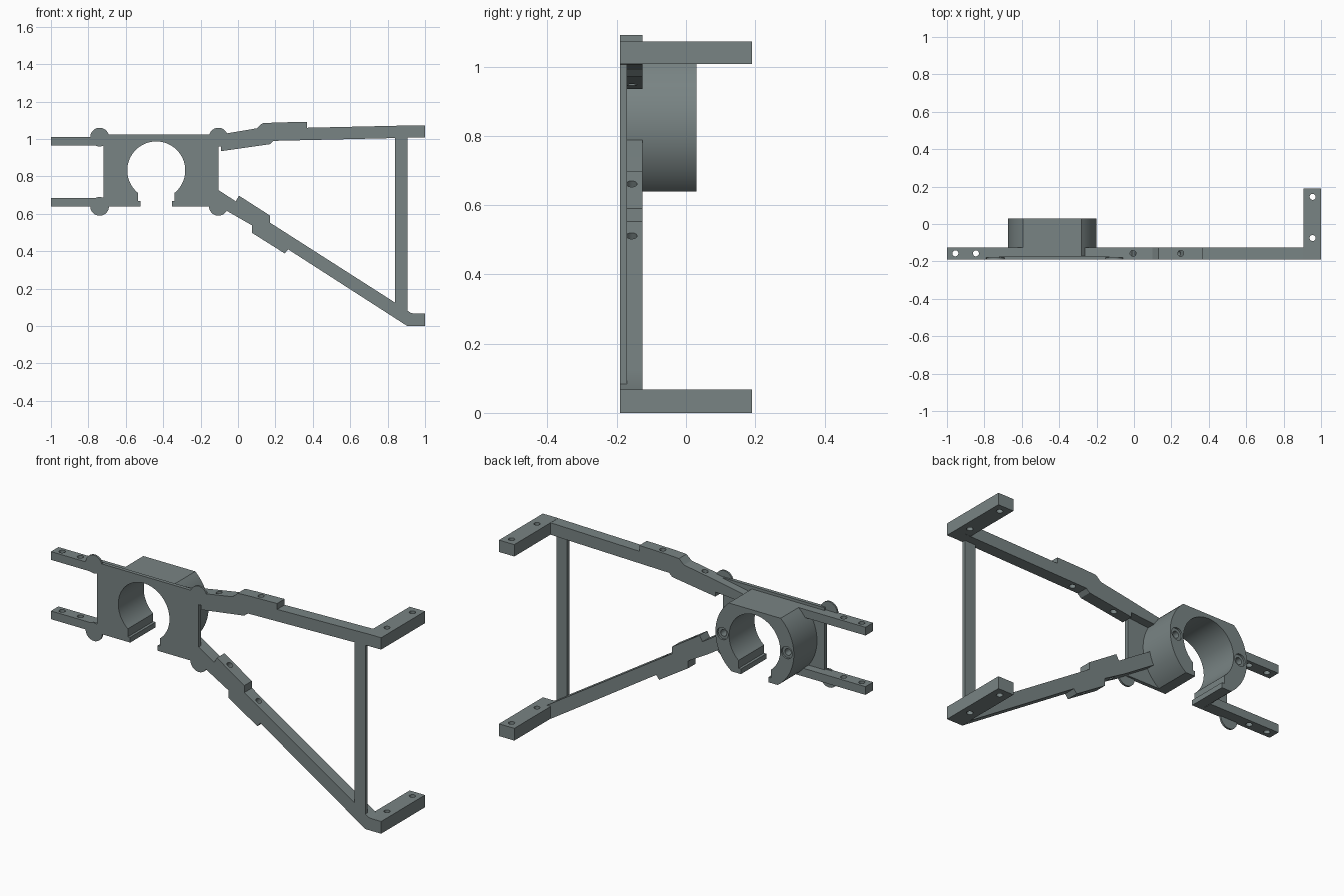
import bpy, bmesh, math
from mathutils import Vector

if "Cube" in bpy.data.objects:
    bpy.data.objects.remove(bpy.data.objects["Cube"])

grey = bpy.data.materials.new("slate grey")
grey.diffuse_color = (0.19, 0.23, 0.23, 1)
grey.use_nodes = True
grey.node_tree.nodes["Principled BSDF"].inputs["Base Color"].default_value = grey.diffuse_color

FRONT, BACK = -0.19, -0.125      # depth range of the arms
MID = -0.157                     # centre line of the arm holes
CX, CZ = -0.437, 0.832           # clamp centre
R_OUT, R_IN = 0.2375, 0.155


def prism(name, pts, y0, y1):
    """Extrude an (x, z) outline from y0 to y1."""
    bm = bmesh.new()
    face = bm.faces.new([bm.verts.new((x, y0, z)) for x, z in pts])
    ext = bmesh.ops.extrude_face_region(bm, geom=[face])
    verts = [v for v in ext["geom"] if isinstance(v, bmesh.types.BMVert)]
    bmesh.ops.translate(bm, vec=(0, y1 - y0, 0), verts=verts)
    bmesh.ops.recalc_face_normals(bm, faces=bm.faces)
    me = bpy.data.meshes.new(name)
    bm.to_mesh(me)
    bm.free()
    me.materials.append(grey)
    ob = bpy.data.objects.new(name, me)
    bpy.context.collection.objects.link(ob)
    return ob


def box(name, x0, x1, y0, y1, z0, z1):
    return prism(name, [(x0, z0), (x1, z0), (x1, z1), (x0, z1)], y0, y1)


def drill(ob, centre, axis, radius=0.016, depth=0.3):
    """Cut a round hole of given total depth centred on a point."""
    bm = bmesh.new()
    bmesh.ops.create_cone(bm, cap_ends=True, segments=24, radius1=radius,
                          radius2=radius, depth=depth)
    me = bpy.data.meshes.new("drill")
    bm.to_mesh(me)
    bm.free()
    me.materials.append(grey)
    cutter = bpy.data.objects.new("drill", me)
    bpy.context.collection.objects.link(cutter)
    cutter.hide_render = True
    cutter.location = centre
    cutter.rotation_euler = Vector(axis).to_track_quat('Z', 'Y').to_euler()
    mod = ob.modifiers.new("hole", 'BOOLEAN')
    mod.operation, mod.solver, mod.object = 'DIFFERENCE', 'EXACT', cutter
    dg = bpy.context.evaluated_depsgraph_get()
    dg.update()
    result = bpy.data.meshes.new_from_object(ob.evaluated_get(dg))
    ob.modifiers.clear()
    ob.data = result
    bpy.data.objects.remove(cutter)


def arc(r, a0, a1, n):
    return [(CX + r * math.cos(a0 + (a1 - a0) * i / n),
             CZ + r * math.sin(a0 + (a1 - a0) * i / n)) for i in range(n + 1)]


# Keyhole opening, running from the left lip over the bore to the right lip
slot = math.acos(0.0975 / R_IN)
keyhole = ([(CX - 0.083, 0.64), (CX - 0.083, 0.668), (CX - 0.0975, 0.668)]
           + arc(R_IN, math.pi + slot, -slot, 64)
           + [(CX + 0.0975, 0.668), (CX + 0.083, 0.668), (CX + 0.083, 0.64)])

# Thin front plate
prism("front_plate", keyhole + [(-0.105, 0.64), (-0.105, 1.025),
                                (-0.72, 1.025), (-0.72, 0.64)], FRONT, -0.17)

# Deep clamp ring with flat top and bottom, and fastener holes in its back
low = math.asin((CZ - 0.64) / R_OUT)
high = math.asin((1.01 - CZ) / R_OUT)
ring = prism("clamp_ring", keyhole + arc(R_OUT, -low, high, 24)
             + arc(R_OUT, math.pi - high, math.pi + low, 24), -0.175, 0.03)
for s in (-1, 1):
    drill(ring, (CX + s * 0.195, 0.03, CZ), (0, 1, 0), 0.033, 0.02)
    drill(ring, (CX + s * 0.195, 0.03, CZ), (0, 1, 0), 0.018, 0.12)

# Round ears at the plate corners
for i, (x, z) in enumerate([(-0.74, 1.01), (-0.105, 1.01),
                            (-0.74, 0.64), (-0.105, 0.64)]):
    pts = [(x + 0.05 * math.cos(k * math.tau / 40),
            z + 0.05 * math.sin(k * math.tau / 40)) for k in range(40)]
    prism(f"corner_ear_{i}", pts, FRONT, -0.18)

# Short left arms
for name, z0 in (("upper_left_arm", 0.965), ("lower_left_arm", 0.64)):
    arm = box(name, -1, -0.58, FRONT, BACK, z0, z0 + 0.045)
    for x in (-0.955, -0.845):
        drill(arm, (x, MID, z0), (0, 0, 1))

# Long upper right arm with raised block
upper = prism("upper_right_arm", [
    (-0.27, 0.945), (-0.09, 0.96), (-0.09, 0.935), (0.17, 0.972), (0.19, 0.99),
    (0.84, 1.005), (0.95, 1.008), (0.95, 1.073), (0.9, 1.072), (0.37, 1.06),
    (0.37, 1.092), (0.2, 1.088), (0.13, 1.084), (0.1, 1.057),
    (-0.06, 1.03), (-0.27, 0.992)], FRONT, BACK)
for x in (-0.005, 0.25):
    drill(upper, (x, MID, 1.0), (0, 0, 1))

# Sloping lower right arm with offset blocks; part behind the plate is set back
lower = prism("lower_right_arm", [
    (-0.25, 0.738), (-0.05, 0.61), (0.075, 0.538), (0.075, 0.498),
    (0.25, 0.388), (0.268, 0.41), (0.905, 0.0), (0.95, 0.0), (0.95, 0.065),
    (0.925, 0.07), (0.84, 0.125), (0.172, 0.552), (0.172, 0.59),
    (0.005, 0.697), (-0.012, 0.667), (-0.105, 0.727), (-0.23, 0.805)],
    FRONT, BACK)
for x, z in ((0.06, 0.66), (0.235, 0.51)):
    drill(lower, (x, MID, z), (0.54, 0, 0.84), depth=0.5)

# Feet reaching backwards
for name, z0, z1 in (("upper_foot", 1.008, 1.073), ("lower_foot", 0.0, 0.067)):
    foot = box(name, 0.907, 1, FRONT, 0.19, z0, z1)
    for y in (-0.075, 0.145):
        drill(foot, (0.955, y, z0), (0, 0, 1))

# Thin upright joining the two long arms
box("upright", 0.84, 0.905, FRONT, -0.17, 0.08, 1.02)

# Smooth the round surfaces, keep edges sharp
for ob in bpy.context.collection.objects:
    ob.select_set(True)
    bpy.context.view_layer.objects.active = ob
bpy.ops.object.shade_smooth_by_angle(angle=math.radians(30))
